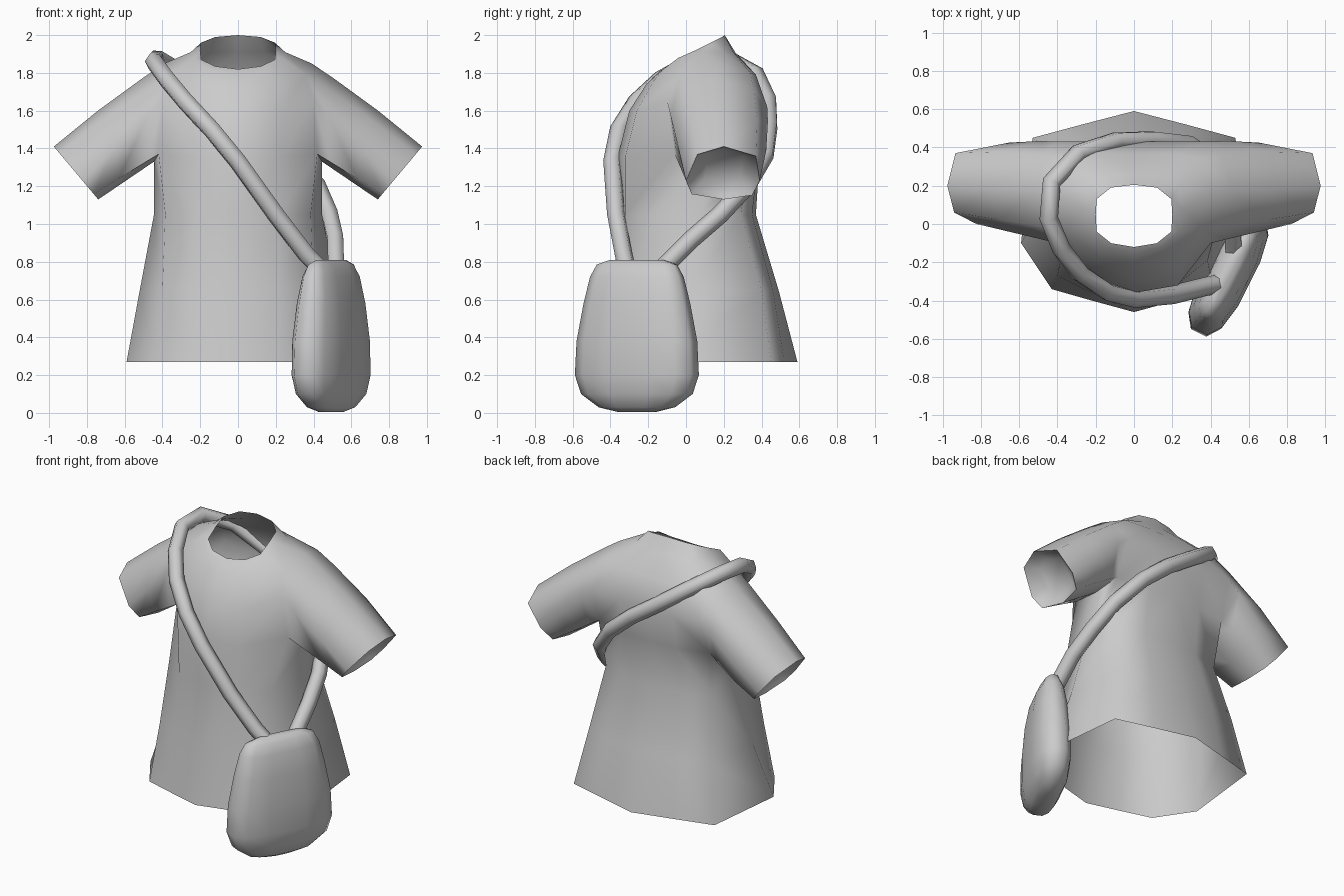
import bpy, bmesh, math
from mathutils import Vector

if "Cube" in bpy.data.objects:
    bpy.data.objects.remove(bpy.data.objects["Cube"])


def finish(bm, name):
    bmesh.ops.recalc_face_normals(bm, faces=bm.faces[:])
    for f in bm.faces:
        f.smooth = True
    for e in bm.edges:
        e.smooth = e.calc_face_angle(0) < math.radians(75)
    me = bpy.data.meshes.new(name)
    bm.to_mesh(me)
    bm.free()
    ob = bpy.data.objects.new(name, me)
    bpy.context.collection.objects.link(ob)
    return ob


def bridge(bm, a, b, closed, skip=()):
    n = len(a)
    for i in range(n if closed else n - 1):
        if i not in skip:
            j = (i + 1) % n
            bm.faces.new((a[i], a[j], b[j], b[i]))


# Shirt: half rings from front centre round the side to back centre
def flat(z, pts):
    return [(x, y, z) for x, y in pts]


half_rings = [
    flat(.27, [(0, -.46), (.22, -.40), (.43, -.34), (.59, -.10), (.53, .45), (.27, .52), (0, .59)]),
    flat(.65, [(0, -.39), (.22, -.36), (.40, -.27), (.52, .02), (.45, .40), (.24, .46), (0, .49)]),
    flat(1.05, [(0, -.345), (.22, -.32), (.385, -.19), (.445, .08), (.40, .29), (.20, .35), (0, .37)]),
    [(0, -.36, 1.36), (.23, -.32, 1.36), (.42, -.06, 1.37), (.445, .16, 1.33),
     (.42, .34, 1.37), (.20, .385, 1.36), (0, .39, 1.36)],
    [(0, -.30, 1.6), (.23, -.26, 1.6), (.40, -.10, 1.65), (.4, .15, 1.6),
     (.40, .43, 1.62), (.20, .43, 1.6), (0, .43, 1.6)],
    [(0, -.21, 1.74), (.18, -.17, 1.76), (.36, -.03, 1.79), (.39, .16, 1.85),
     (.36, .34, 1.80), (.18, .37, 1.79), (0, .37, 1.78)],
    [(0, -.15, 1.80), (.15, -.12, 1.82), (.23, -.04, 1.88), (.25, .08, 1.91),
     (.23, .20, 1.91), (.14, .25, 1.91), (0, .26, 1.91)],
    [(0, -.12, 1.82), (.12, -.10, 1.835), (.195, -.04, 1.87), (.20, .05, 1.92),
     (.195, .13, 1.96), (.12, .19, 1.99), (0, .205, 2.0)],
]
bm = bmesh.new()
R = [[bm.verts.new(p) for p in ring] for ring in half_rings]
for k in range(len(R) - 1):
    bridge(bm, R[k], R[k + 1], False, (2, 3) if k in (3, 4) else ())

# Sleeve grown from the armhole to the slanted cuff
hole = [R[3][3], R[3][4], R[4][4], R[5][4], R[5][3], R[5][2], R[4][2], R[3][2]]
cuff_yt = [(.2, 0), (.35, .08), (.39, .35), (.37, .82), (.2, 1), (.06, .85), (0, .35), (.03, .1)]
low, high = Vector((.74, 0, 1.13)), Vector((.975, 0, 1.41))
cuff = [low.lerp(high, t) + Vector((0, y, 0)) for y, t in cuff_yt]
prev = hole
for f in (.2, .6, 1):
    ring = []
    for v, c, (y, t) in zip(hole, cuff, cuff_yt):
        p = v.co.lerp(c, f)
        if f < 1:
            p.z += .015 * t * math.sin(math.pi * f)
            p.y += .02 * math.sin(math.pi * f) * (y > .3)
        ring.append(bm.verts.new(p))
    bridge(bm, prev, ring, True)
    prev = ring
# Shallow recess closing the sleeve end
mid = sum(cuff, Vector()) / 8
for scale, depth in ((.9, .02), (.6, .07)):
    ring = [bm.verts.new(mid.lerp(c, scale) + Vector((-.77, 0, .64)) * depth) for c in cuff]
    bridge(bm, prev, ring, True)
    prev = ring
bm.faces.new(prev)
bmesh.ops.delete(bm, geom=[R[4][3]], context='VERTS')
shirt = finish(bm, "shirt")
mirror = shirt.modifiers.new("mirror", 'MIRROR')
mirror.merge_threshold = .002

# Bag: rounded pouch turned to hang against the hip
bm = bmesh.new()
along, across = Vector((.45, .89, 0)), Vector((.89, -.45, 0))
rings = []
for z, ln, th in [(.005, .11, .04), (.03, .22, .075), (.10, .32, .11), (.2, .355, .125),
                  (.38, .345, .125), (.58, .305, .11), (.72, .27, .085), (.785, .235, .055),
                  (.81, .16, .025)]:
    ring = []
    for i in range(12):
        a = 2 * math.pi * (i + .5) / 12
        c, s = math.cos(a), math.sin(a)
        u = math.copysign(abs(c) ** .75, c) * ln
        w = math.copysign(abs(s) ** .75, s) * th
        ring.append(bm.verts.new(Vector((.493, -.26, z)) + along * u + across * w))
    rings.append(ring)
for a, b in zip(rings, rings[1:]):
    bridge(bm, a, b, True)
bm.faces.new(rings[0])
bm.faces.new(rings[-1])
finish(bm, "bag")

# Strap: six-sided tube over the shoulder and round the back
path = [(.45, -.31, .75), (.36, -.33, .84), (.2, -.37, 1.05), (0, -.39, 1.33),
        (-.14, -.355, 1.50), (-.28, -.26, 1.65), (-.38, -.13, 1.77), (-.445, .03, 1.86),
        (-.43, .22, 1.875), (-.29, .37, 1.79), (-.09, .435, 1.65), (.1, .44, 1.52),
        (.28, .42, 1.37), (.42, .32, 1.20), (.485, .18, 1.05), (.515, .03, .92), (.52, -.13, .76)]
cu = bpy.data.curves.new("strap", 'CURVE')
cu.dimensions = '3D'
cu.bevel_depth = .049
cu.bevel_resolution = 1
sp = cu.splines.new('POLY')
sp.points.add(len(path) - 1)
for pt, p in zip(sp.points, path):
    pt.co = (*p, 1)
sp.use_smooth = True
strap = bpy.data.objects.new("strap", cu)
bpy.context.collection.objects.link(strap)
bpy.context.view_layer.objects.active = strap
strap.select_set(True)
bpy.ops.object.convert(target='MESH')
